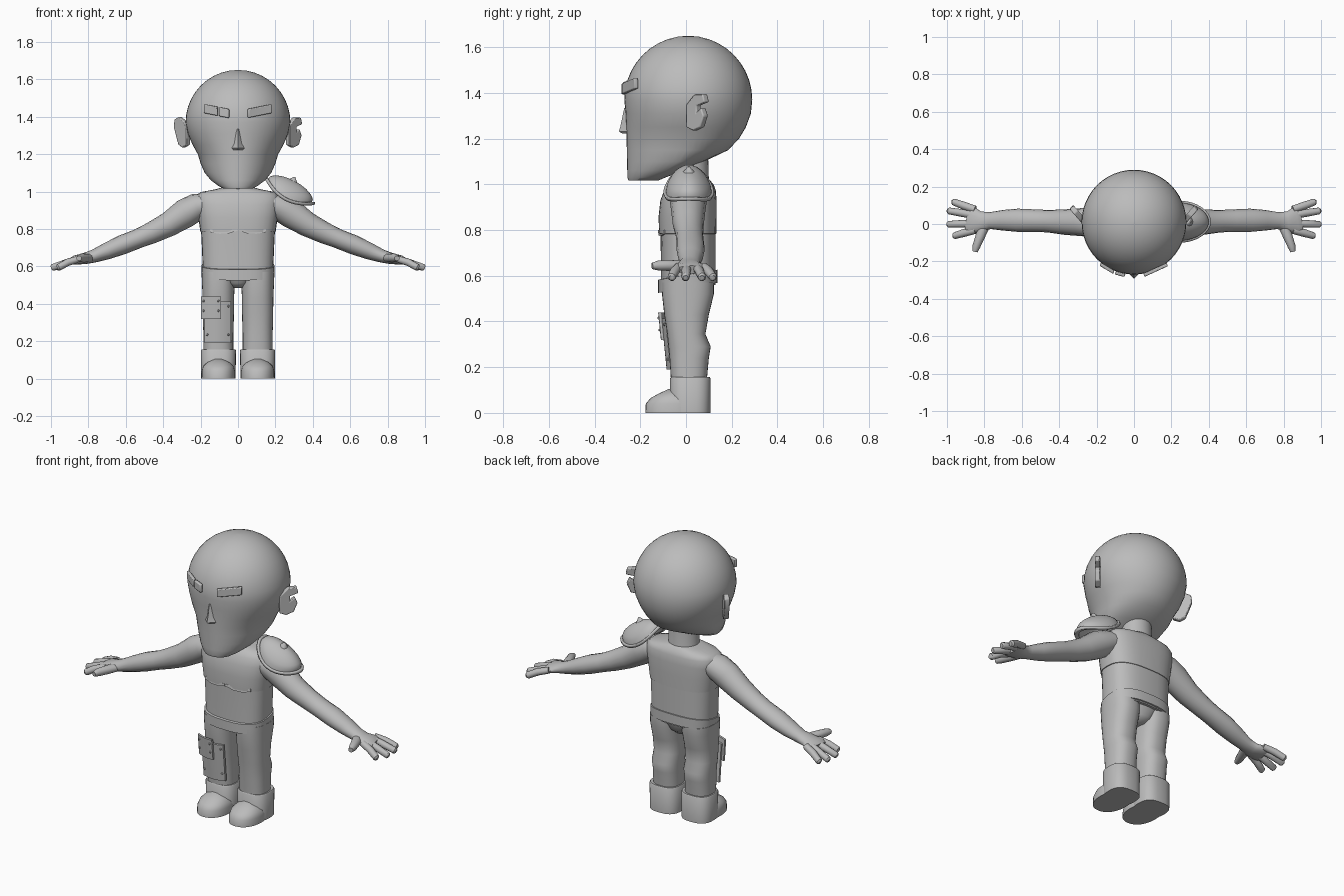
import bpy, bmesh, math
from mathutils import Vector

cube = bpy.data.objects.get("Cube")
if cube:
    bpy.data.objects.remove(cube, do_unlink=True)

clay = bpy.data.materials.new("clay_grey")
clay.use_nodes = True
COLOUR = (0.5, 0.5, 0.5, 1)
clay.diffuse_color = COLOUR
clay.node_tree.nodes["Principled BSDF"].inputs["Base Color"].default_value = COLOUR
UP = Vector((0, 0, 1))


def finish(name, bm, angle=40):
    bmesh.ops.recalc_face_normals(bm, faces=bm.faces)
    mesh = bpy.data.meshes.new(name)
    bm.to_mesh(mesh)
    bm.free()
    mesh.materials.append(clay)
    ob = bpy.data.objects.new(name, mesh)
    bpy.context.collection.objects.link(ob)
    bpy.ops.object.select_all(action='DESELECT')
    ob.select_set(True)
    bpy.context.view_layer.objects.active = ob
    bpy.ops.object.shade_smooth_by_angle(angle=math.radians(angle))
    return ob


def skin(name, rings, angle=40):
    """Bridge equal rings of points into a capped solid."""
    bm = bmesh.new()
    loops = [[bm.verts.new(p) for p in ring] for ring in rings]
    n = len(loops[0])
    for a, b in zip(loops, loops[1:]):
        for i in range(n):
            j = (i + 1) % n
            bm.faces.new((a[i], a[j], b[j], b[i]))
    bm.faces.new(loops[0])
    bm.faces.new(loops[-1])
    return finish(name, bm, angle)


def stack(name, levels, xc=0, power=2, n=32, tilt=0, angle=40):
    """Levels are (z, half width, y front, y widest, y back)."""
    rings = []
    for z, w, front, mid, back in levels:
        ring = []
        for i in range(n):
            a = math.tau * i / n
            c, s = math.cos(a), math.sin(a)
            c = math.copysign(abs(c) ** (2 / power), c)
            s = math.copysign(abs(s) ** (2 / power), s)
            y = mid + s * ((back - mid) if s > 0 else (mid - front))
            ring.append((xc + w * c, y, z + tilt * y))
        rings.append(ring)
    return skin(name, rings, angle)


def tube(name, path, n=16):
    """Path points are (x, y, z, half width, half height)."""
    pts = [Vector(p[:3]) for p in path]
    rings = []
    for i, p in enumerate(path):
        t = (pts[min(i + 1, len(pts) - 1)] - pts[max(i - 1, 0)]).normalized()
        u = t.cross(UP).normalized()
        v = u.cross(t)
        rings.append([pts[i] + u * p[3] * math.cos(math.tau * k / n)
                      + v * p[4] * math.sin(math.tau * k / n) for k in range(n)])
    return skin(name, rings)


def prism(name, outline, offset, bevel=0.0):
    """Extrude a flat outline by an offset vector."""
    ob = skin(name, [outline, [Vector(p) + Vector(offset) for p in outline]])
    if bevel:
        mod = ob.modifiers.new("Bevel", 'BEVEL')
        mod.width, mod.segments = bevel, 2
    return ob


# Head: spherical skull with a long tapered jaw
skull = []
for i in range(11):
    a = math.radians(89 - i * 8.9)
    r = 0.28 * math.cos(a)
    skull.append((1.37 + 0.28 * math.sin(a), r, 0.01 - r, 0.01, 0.01 + r))
jaw = [(1.31, .268, -.264, .01, .284), (1.25, .243, -.262, .01, .262),
       (1.2, .215, -.26, .01, .232), (1.15, .2, -.259, 0, .185),
       (1.1, .178, -.258, -.03, .08), (1.06, .145, -.257, -.09, -.01),
       (1.03, .105, -.256, -.15, -.09), (1.017, .08, -.252, -.18, -.12)]
stack("head", skull + jaw, n=48)

# Nose wedge
skin("nose", [[(-.012, -.258, 1.335), (0, -.27, 1.335), (.012, -.258, 1.335)],
              [(-.024, -.255, 1.26), (0, -.288, 1.25), (.024, -.255, 1.26)],
              [(-.042, -.25, 1.232), (0, -.294, 1.232), (.042, -.25, 1.232)],
              [(-.036, -.25, 1.223), (0, -.28, 1.223), (.036, -.25, 1.223)]], 25)


# Eyebrows: the right one is split by a gap
def brow(name, x0, x1, side, half=.024):
    def spot(x, dz):
        return (side * x, .012 - math.sqrt(.281 ** 2 - x * x), 1.418 + .2 * (x - .05) + dz)
    prism(name, [spot(x0, -half), spot(x1, -half), spot(x1, half), spot(x0, half)],
          (side * .006, -.018, 0), .005)


brow("left_brow", .05, .175, 1)
brow("right_brow_outer", .105, .178, -1)
brow("right_brow_inner", .045, .098, -1)

# Ears: the left one is torn at the back edge
whole = [(0, 1.25), (.35, 1.235), (.65, 1.25), (.8, 1.29), (1, 1.345), (.95, 1.385), (.65, 1.4), (.2, 1.375), (0, 1.34)]
torn = [(0, 1.25), (.35, 1.235), (.75, 1.25), (.95, 1.3), (.8, 1.335), (.55, 1.315),
        (.55, 1.345), (1, 1.36), (.9, 1.395), (.45, 1.395), (0, 1.35)]
for name, shape, side in (("right_ear", whole, -1), ("left_ear", torn, 1)):
    prism(name, [(side * (.255 + .07 * u), .022 + .08 * u, z) for u, z in shape],
          (side * .02, -.022, 0), .005)

# Neck, chest, belly and belt
stack("neck", [(.97, .1, -.07, .02, .11), (1.02, .087, -.06, .02, .1), (1.18, .085, -.06, .02, .095)])
stack("chest", [(.782, .19, -.105, .01, .125), (.784, .201, -.118, .01, .133),
                (.86, .212, -.12, .01, .134), (.93, .222, -.112, .01, .134),
                (.975, .222, -.095, .015, .13), (.997, .2, -.08, .02, .122),
                (1.012, .12, -.065, .02, .11), (1.022, .085, -.05, .02, .1)], power=2.7)
stack("belly", [(.56, .188, -.11, .01, .13), (.68, .192, -.11, .01, .13), (.8, .198, -.112, .01, .13)], power=2.7)
stack("belt", [(.545, .18, -.11, .01, .125), (.546, .193, -.122, .01, .138),
               (.603, .195, -.122, .01, .138), (.604, .188, -.11, .01, .13)], power=2.7, tilt=.17)
stack("crotch", [(.485, .035, -.05, .01, .07), (.51, .07, -.085, .01, .1), (.56, .13, -.1, .01, .115)], power=2.4)

# Chest muscles with a scalloped lower edge
for side, word in ((1, "left"), (-1, "right")):
    prism(word + "_chest_edge", [(side * x, -.115 + 1.1 * x * x, z) for x, z in
          ((.004, .79), (.05, .776), (.1, .774), (.15, .783), (.15, .8), (.004, .8))], (0, -.007, 0))

for side, word in ((1, "left"), (-1, "right")):
    # Legs and boots
    xc = side * .105
    stack(word + "_leg", [(.13, .08, -.065, .01, .09), (.24, .08, -.072, .01, .1), (.29, .082, -.077, .015, .108),
                          (.345, .083, -.082, 0, .085), (.43, .084, -.095, 0, .1),
                          (.52, .088, -.105, .01, .122), (.57, .09, -.105, .01, .122)], xc, 2.4)
    stack(word + "_boot_shaft", [(0, .092, -.07, .02, .107), (.15, .094, -.07, .02, .108),
                                 (.156, .09, -.066, .02, .104), (.154, .08, -.06, .02, .09)], xc, 2.7)
    stack(word + "_boot_toe", [(0, .09, -.178, -.05, .06), (.04, .089, -.176, -.05, .06),
                               (.065, .082, -.155, -.05, .06), (.085, .062, -.118, -.05, .05),
                               (.105, .025, -.075, -.04, .03)], xc, 2.2)
    # Arm, palm, fingers and thumb
    tube(word + "_arm", [(side * x, y, z, w, h) for x, y, z, w, h in (
        (.15, .01, .94, .08, .055), (.22, .01, .918, .08, .073), (.28, .01, .885, .075, .078),
        (.37, .01, .825, .068, .066), (.46, .015, .78, .06, .058), (.53, .018, .75, .06, .052),
        (.62, .02, .715, .062, .052), (.7, .02, .682, .055, .045), (.77, .018, .655, .045, .035),
        (.82, .012, .642, .055, .03), (.87, .02, .634, .074, .025), (.892, .024, .627, .066, .018))])
    for i, (y0, x1, y1) in enumerate(((.078, .965, .118), (.045, .99, .07), (.004, .992, -.002), (-.033, .96, -.063))):
        tube(f"{word}_finger_{i + 1}", [(side * .85, y0, .64, .02, .018), (side * .91, (y0 + y1) / 2, .622, .021, .02),
                                        (side * x1, y1, .594, .018, .019), (side * (x1 + .007), y1, .591, .011, .012)], 10)
    tube(word + "_thumb", [(side * .79, .01, .645, .028, .022), (side * .82, -.06, .645, .026, .024),
                           (side * .843, -.12, .645, .021, .022), (side * .85, -.148, .643, .014, .014)], 12)


# Shoulder guard: draped dome with a flared rim and a spike
def guard_point(r, a):
    u, v = r * math.cos(a), r * math.sin(a)
    dome = .055 * math.sqrt(max(0, 1 - (r / .87) ** 2)) if r < .87 else .06 * (r - .87)
    p = Vector((.275, .012, 1.0)) + Vector((.88, 0, -.47)) * u * .15
    return p + Vector((0, 1, 0)) * v * .108 + Vector((.47, 0, .88)) * (dome - .055 * v * v)


bm = bmesh.new()
rows = [[bm.verts.new(guard_point(r, math.tau * k / 32)) for k in range(32)]
        for r in (.02, .25, .45, .62, .74, .82, .87, .94, 1)]
bm.faces.new(rows[0])
for a, b in zip(rows, rows[1:]):
    for k in range(32):
        bm.faces.new((a[k], a[k - 1], b[k - 1], b[k]))
guard = finish("shoulder_guard", bm, 35)
solid = guard.modifiers.new("Thickness", 'SOLIDIFY')
solid.thickness, solid.offset = .016, 0
tube("shoulder_spike", [(.275, .012, 1.015, .05, .05), (.29, .012, 1.043, .035, .035), (.303, .012, 1.078, .004, .004)], 8)


# Riveted plates curved around the right thigh and knee
def plate(name, x0, x1, z0, z1, lift):
    def front(x, z):
        return -.052 - .1 * z - lift + 3.2 * (x + .11) ** 2
    rings = []
    for i in range(9):
        x = x0 + (x1 - x0) * i / 8
        rings.append([(x, front(x, z) - d, z) for z, d in ((z0, 0), (z1, 0), (z1, .014), (z0, .014))])
    skin(name, rings, 30)
    for x in (x0 + .014, x1 - .014):
        for z in (z0 + .045, z1 - .025):
            b = bmesh.new()
            bmesh.ops.create_icosphere(b, subdivisions=1, radius=.007)
            bmesh.ops.translate(b, verts=b.verts, vec=(x, front(x, z) - .014, z))
            finish(name + "_rivet", b)


plate("knee_plate", -.178, -.037, .19, .412, 0)
plate("thigh_plate", -.198, -.09, .318, .44, .012)
